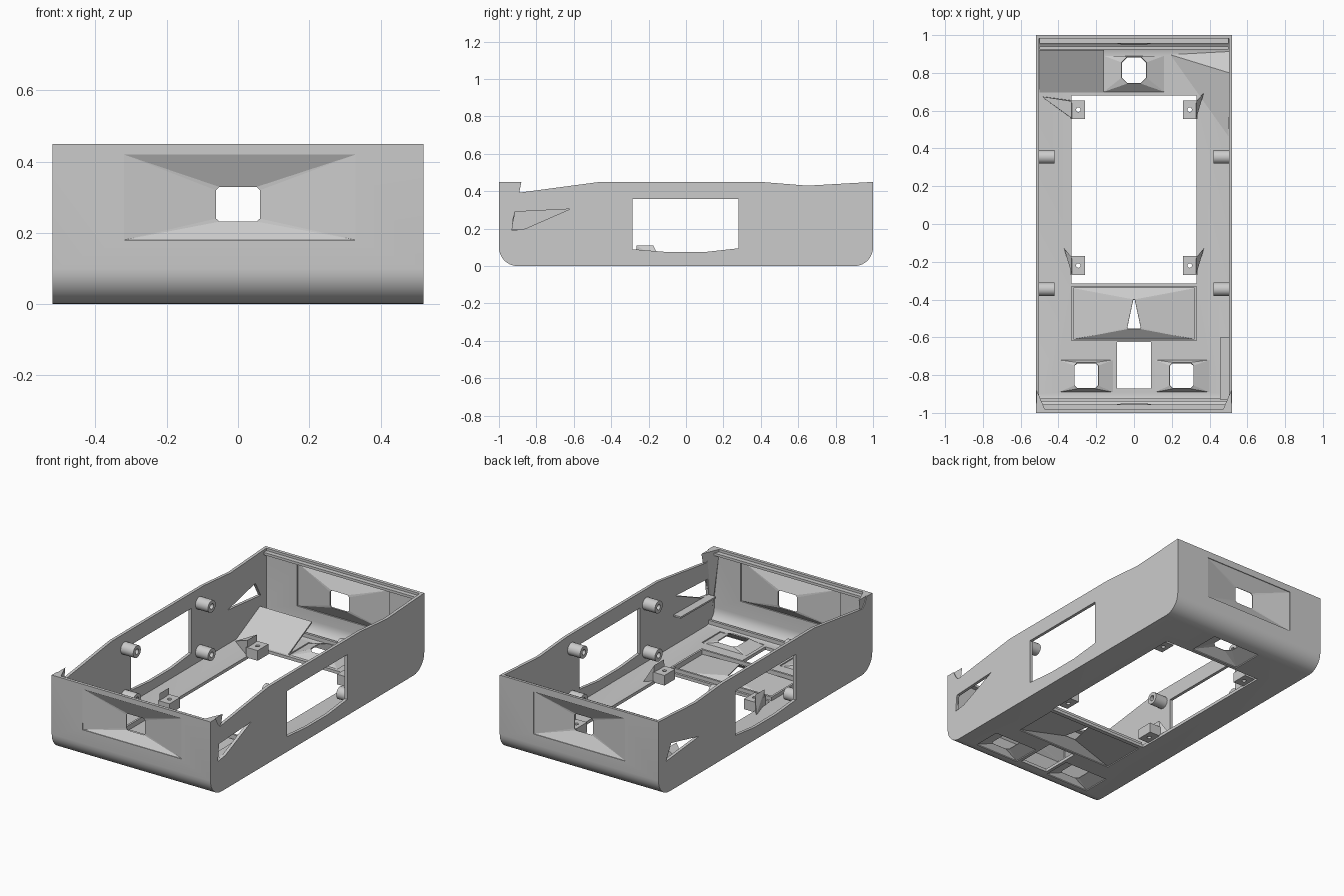
import bpy, bmesh, math

if "Cube" in bpy.data.objects:
    bpy.data.objects.remove(bpy.data.objects["Cube"])

W, T = 0.52, 0.018      # half width, wall thickness


def finish(name, bm):
    bmesh.ops.recalc_face_normals(bm, faces=bm.faces[:])
    me = bpy.data.meshes.new(name)
    bm.to_mesh(me)
    bm.free()
    ob = bpy.data.objects.new(name, me)
    bpy.context.collection.objects.link(ob)
    return ob


def extrude_x(name, pts, x0, x1):
    """Prism from a (y, z) profile."""
    bm = bmesh.new()
    f = bm.faces.new([bm.verts.new((x0, y, z)) for y, z in pts])
    r = bmesh.ops.extrude_face_region(bm, geom=[f])
    vs = [v for v in r['geom'] if isinstance(v, bmesh.types.BMVert)]
    bmesh.ops.translate(bm, verts=vs, vec=(x1 - x0, 0, 0))
    return finish(name, bm)


def box(name, x0, x1, y0, y1, z0, z1):
    return extrude_x(name, [(y0, z0), (y1, z0), (y1, z1), (y0, z1)], x0, x1)


def cut(ob, cutter):
    m = ob.modifiers.new("cut", 'BOOLEAN')
    m.operation, m.object, m.solver = 'DIFFERENCE', cutter, 'EXACT'
    bpy.context.view_layer.objects.active = ob
    bpy.ops.object.modifier_apply(modifier=m.name)
    bpy.data.objects.remove(cutter, do_unlink=True)


def hull(name, pts):
    bm = bmesh.new()
    for p in pts:
        bm.verts.new(p)
    bmesh.ops.convex_hull(bm, input=bm.verts[:])
    return finish(name, bm)


def rounded_profile(e, top, r):
    """U profile with rounded lower corners; e = inset from outside."""
    y, z = 1 - e, e
    pts = []
    for s, a0 in ((-1, 180), (1, 270)):
        for i in range(9):
            a = math.radians(a0 + i * 90 / 8)
            pts.append((s * (y - r) + r * math.cos(a), z + r + r * math.sin(a)))
    return pts + top


def rect(a0, a1, b0, b1):
    return [(a0, b0), (a1, b0), (a1, b1), (a0, b1)]


def octagon(a0, a1, b0, b1, c=.015):
    """Rectangle with clipped corners, two points per corner."""
    return [(a0, b0 + c), (a0 + c, b0), (a1 - c, b0), (a1, b0 + c),
            (a1, b1 - c), (a1 - c, b1), (a0 + c, b1), (a0, b1 - c)]


def funnel(name, outer, inner, place):
    """Sloped pocket; inner has two points per outer corner."""
    bm = bmesh.new()
    o = [bm.verts.new(place(a, b, 0)) for a, b in outer]
    n = [bm.verts.new(place(a, b, 1)) for a, b in inner]
    for i in range(4):
        j = (i + 1) % 4
        bm.faces.new((o[i], n[2 * i + 1], n[2 * i]))
        bm.faces.new((o[i], o[j], n[2 * j], n[2 * i + 1]))
    ob = finish(name, bm)
    m = ob.modifiers.new("thickness", 'SOLIDIFY')
    m.thickness, m.offset = 0.006, 0
    return ob


# Open shell with rounded lower ends and dipping side edges
top = [(1, .45), (.65, .43), (.4, .45), (-.46, .45), (-.91, .39), (-.93, .41), (-.95, .45), (-1, .45)]
shell = extrude_x("shell", rounded_profile(0, top, .10), -W, W)
inside = [(1 - T, .6), (-1 + T, .6)]
cut(shell, extrude_x("cutter", rounded_profile(T, inside, .082), -W + T, W - T))

# Side windows, floor opening and centre slot
cut(shell, extrude_x("cutter", [(-.285, .09), (-.1, .075), (.1, .075), (.28, .095), (.28, .36), (-.285, .36)], -.7, .7))
cut(shell, box("cutter", -.33, .33, -.315, .68, -.1, .06))
cut(shell, box("cutter", -.09, .09, -.87, -.625, -.1, .06))

# Side vents
cut(shell, extrude_x("cutter", [(-.93, .19), (-.86, .20), (-.62, .305), (-.92, .29)], .4, .6))
cut(shell, extrude_x("cutter", [(.93, .19), (.62, .22), (.88, .28)], -.6, -.4))

# Sloped pockets in the floor
floor_pockets = [
    ("back_floor_pocket", (-.16, .16, .70, .89), octagon(-.065, .065, .745, .885, .03), .04),
    ("left_floor_pocket", (-.40, -.11, -.89, -.72), octagon(-.315, -.19, -.87, -.735), .03),
    ("right_floor_pocket", (.11, .40, -.89, -.72), octagon(.19, .315, -.87, -.735), .03),
    ("tray", (-.32, .32, -.61, -.34),
     [(-.036, -.55), (-.034, -.555), (.034, -.555), (.036, -.55),
      (.006, -.41), (.005, -.40), (-.005, -.40), (-.006, -.41)], .04),
]
for name, (x0, x1, y0, y1), hole, h in floor_pockets:
    cut(shell, box("cutter", x0, x1, y0, y1, -.1, .06))
    funnel(name, rect(x0, x1, y0, y1), hole,
           lambda a, b, d, h=h: (a, b, .008 + d * h))

# Sloped pockets in the front and back walls
for name, s, o in (("front_wall_pocket", -1, (-.32, .33, .18, .42)),
                   ("back_wall_pocket", 1, (-.30, .30, .16, .41))):
    x0, x1, z0, z1 = o
    ya, yb = sorted((s * .9, s * 1.1))
    cut(shell, box("cutter", x0, x1, ya, yb, z0, z1))
    funnel(name, rect(*o), octagon(-.062, .062, .23, .33, .01),
           lambda a, b, d, s=s: (a, s * (.993 - .04 * d), b))

# Raised rim around the tray
for s in (-1, 1):
    a, b = sorted((s * .32, s * .332))
    box("tray_rim_side", a, b, -.62, -.33, .01, .04)
for y in (-.62, -.34):
    box("tray_rim_end", -.332, .332, y, y + .012, .01, .04)

# Top ledges and inner bottom ribs on both ends
for s in (-1, 1):
    a, b = sorted((s * .955, s * .985))
    box("top_ledge", -W + .02, W - .02, a, b, .42, .435)
    a, b = sorted((s * .925, s * .94))
    box("inner_rib", -W + .02, W - .02, a, b, .015, .045)

# Flared front corner posts
for s in (-1, 1):
    hull("front_corner_post", [(s * .515, -.985, .06), (s * .505, -.96, .06), (s * .515, -.985, .45),
                               (s * .47, -.985, .45), (s * .515, -.88, .45), (s * .505, -.93, .39)])

# Sloping inner panels in the back corners
extrude_x("inner_ramp", [(.68, .01), (.92, .13), (.92, .12), (.70, .01)], -.50, -.16)
hull("corner_gusset", [(.18, .90, .015), (.36, .69, .015), (.50, .45, .015), (.505, .80, .09), (.505, .92, .015)])

# Ledge under the right vent
extrude_x("vent_ledge", [(-.93, .185), (-.60, .19), (-.60, .20), (-.93, .195)], .455, .505)


def tube(name, x0, x1, y, z, ro, ri, n=20):
    """Hollow standoff along x."""
    bm = bmesh.new()
    rings = []
    for x, r in ((x0, ro), (x1, ro), (x1, ri), (x0, ri)):
        rings.append([bm.verts.new((x, y + r * math.cos(2 * math.pi * i / n),
                                    z + r * math.sin(2 * math.pi * i / n))) for i in range(n)])
    for k in range(4):
        p, q = rings[k], rings[(k + 1) % 4]
        for i in range(n):
            j = (i + 1) % n
            bm.faces.new((p[i], p[j], q[j], q[i]))
    return finish(name, bm)


# Side standoffs and floor mounting blocks
for s in (-1, 1):
    for y in (-.345, .355):
        for z in (.08, .365):
            tube("side_standoff", s * .51, s * .42, y, z, .036, .016)
    for y in (-.22, .605):
        a, b = sorted((s * .26, s * .335))
        block = box("mount_block", a, b, y - .05, y + .05, .01, .07)
        bpy.ops.mesh.primitive_cylinder_add(vertices=12, radius=.012, depth=.3, location=(s * .295, y, .05))
        cut(block, bpy.context.object)
        # Tapered web joining the block to the floor
        tip = (s * .49, .675, .02) if (s < 0 and y > 0) else (s * .37, y + .09, .02)
        hull("mount_web", [(s * .325, y - .05, .01), (s * .335, y + .05, .01),
                           (s * .33, y + .045, .11), (s * .33, y - .045, .11), tip])

# Smooth the curved parts, keep edges crisp
for ob in bpy.data.objects:
    if ob.name.startswith(("shell", "side_standoff")):
        bpy.ops.object.select_all(action='DESELECT')
        ob.select_set(True)
        bpy.context.view_layer.objects.active = ob
        bpy.ops.object.shade_smooth_by_angle(angle=math.radians(30))
